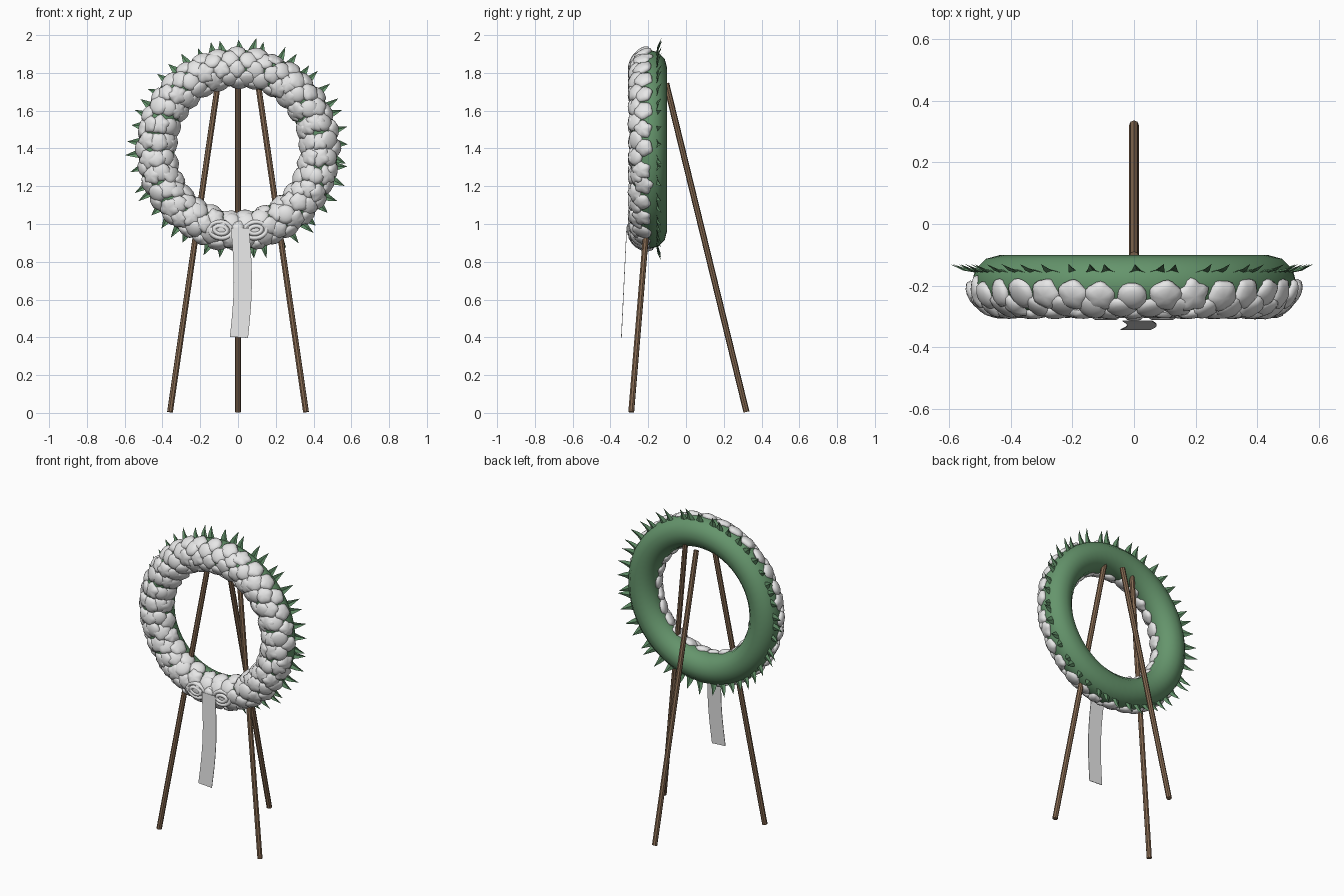
import bpy, bmesh, math, random
from mathutils import Vector, Matrix

if "Cube" in bpy.data.objects:
    bpy.data.objects.remove(bpy.data.objects["Cube"])

random.seed(4)
CENTRE = Vector((0, -0.195, 1.395))
RING_R, TUBE_R = 0.432, 0.095


def material(name, colour):
    m = bpy.data.materials.new(name)
    m.diffuse_color = (*colour, 1)
    m.use_nodes = True
    m.node_tree.nodes["Principled BSDF"].inputs["Base Color"].default_value = m.diffuse_color
    return m


GREEN = material("leaf green", (0.13, 0.30, 0.15))
WHITE = material("petal white", (0.8, 0.8, 0.8))
WOOD = material("brown wood", (0.24, 0.145, 0.085))


def finish(name, bm, mat, smooth=None):
    me = bpy.data.meshes.new(name)
    bmesh.ops.recalc_face_normals(bm, faces=bm.faces)
    bm.to_mesh(me)
    bm.free()
    me.materials.append(mat)
    ob = bpy.data.objects.new(name, me)
    bpy.context.collection.objects.link(ob)
    if smooth:
        bpy.ops.object.select_all(action='DESELECT')
        ob.select_set(True)
        bpy.context.view_layer.objects.active = ob
        bpy.ops.object.shade_smooth_by_angle(angle=math.radians(smooth))
    return ob


def add_torus(bm, centre, rx, rz, tube, depth, n, m, tilt=0):
    """Ring in the xz plane, with an elliptical path and section."""
    rot = Matrix.Rotation(tilt, 3, 'Y')
    grid = []
    for i in range(n):
        a = 2 * math.pi * i / n
        row = []
        for j in range(m):
            b = 2 * math.pi * j / m
            p = Vector(((rx + tube * math.cos(b)) * math.cos(a), depth * math.sin(b),
                        (rz + tube * math.cos(b)) * math.sin(a)))
            row.append(bm.verts.new(centre + rot @ p))
        grid.append(row)
    for i in range(n):
        for j in range(m):
            k, l = (i + 1) % n, (j + 1) % m
            bm.faces.new((grid[i][j], grid[k][j], grid[k][l], grid[i][l]))


def ring_frame(a):
    """Outward and tangent directions at angle a of the wreath."""
    return Vector((math.sin(a), 0, math.cos(a))), Vector((math.cos(a), 0, -math.sin(a)))


# wreath base
bm = bmesh.new()
add_torus(bm, CENTRE, RING_R, RING_R, TUBE_R, TUBE_R, 64, 12)
finish("wreath_base", bm, GREEN, 60)


# blossoms: domed cushions, some with five points, in rows over the front
def add_blossom(bm, pos, normal, size, thick, star):
    n = 20 if star else 14
    q = normal.to_track_quat('Z', 'Y').to_matrix() @ Matrix.Rotation(random.uniform(0, 6.28), 3, 'Z')
    rings = []
    for lat in (-50, -15, 20, 50, 72):
        t = math.radians(lat)
        ring = []
        for i in range(n):
            a = 2 * math.pi * i / n
            r = size * math.cos(t) * (1 + star * math.cos(5 * a))
            ring.append(bm.verts.new(pos + q @ Vector((r * math.cos(a), r * math.sin(a), thick * math.sin(t)))))
        rings.append(ring)
    for lo, hi in zip(rings, rings[1:]):
        for i in range(n):
            k = (i + 1) % n
            bm.faces.new((lo[i], lo[k], hi[k], hi[i]))
    tip = bm.verts.new(pos + q @ Vector((0, 0, thick)))
    for i in range(n):
        bm.faces.new((rings[-1][i], rings[-1][(i + 1) % n], tip))
    bm.faces.new(rings[0][::-1])


bm = bmesh.new()
for row, (deg, count) in enumerate(((68, 32), (34, 32), (0, 30), (-34, 28), (-68, 25))):
    for i in range(count):
        a = 2 * math.pi * (i + 0.5 * (row % 2) + random.uniform(-0.12, 0.12)) / count
        t = math.radians(deg + random.uniform(-5, 5))
        out, _ = ring_frame(a)
        normal = out * math.sin(t) + Vector((0, -math.cos(t), 0))
        pos = CENTRE + out * RING_R + normal * (TUBE_R - 0.007)
        wobble = Vector([random.uniform(-0.14, 0.14) for _ in range(3)])
        add_blossom(bm, pos, (normal + wobble).normalized(), random.uniform(0.047, 0.055),
                    random.uniform(0.02, 0.026), random.choice((0, 0.06, 0.13)))
finish("blossoms", bm, WHITE, 60)

# pointed leaves around the rim, curving backwards
bm = bmesh.new()
COUNT = 46
for i in range(COUNT):
    out, tan = ring_frame(2 * math.pi * (i + random.uniform(-0.3, 0.3)) / COUNT)
    lean = tan * random.uniform(-0.02, 0.02)
    length = random.uniform(0.058, 0.085)
    base = CENTRE + out * 0.515 + Vector((0, 0.038, 0))
    w = random.uniform(0.021, 0.027)
    mid = base + out * length * 0.45 + lean * 0.4 + Vector((0, 0.006, 0))
    v = [bm.verts.new(p) for p in (
        base - tan * w, base + Vector((0, 0.007, 0)), base + tan * w,
        mid + tan * w * 0.6, mid + Vector((0, 0.007, 0)), mid - tan * w * 0.6,
        base + out * length + lean + Vector((0, 0.027, 0)))]
    for f in ((0, 1, 4, 5), (1, 2, 3, 4), (5, 4, 6), (4, 3, 6)):
        bm.faces.new([v[k] for k in f])
finish("rim_leaves", bm, GREEN)


# easel legs
def leg(name, foot, top):
    foot, top = Vector(foot), Vector(top)
    d = top - foot
    bm = bmesh.new()
    bmesh.ops.create_cone(bm, cap_ends=True, segments=8, radius1=0.016, radius2=0.016, depth=d.length)
    rot = d.to_track_quat('Z', 'Y').to_matrix().to_4x4()
    bm.transform(Matrix.Translation((foot + top) / 2) @ rot)
    finish(name, bm, WOOD)


for side, name in ((-1, "front_leg_left"), (1, "front_leg_right")):
    leg(name, (side * 0.36, -0.29, 0.004), (side * 0.105, -0.145, 1.75))
leg("rear_leg", (0, 0.32, 0.005), (0, -0.105, 1.745))

# bow: double loops each side and a knot
bm = bmesh.new()
for side in (-1, 1):
    for rx, rz, y in ((0.06, 0.042, -0.288), (0.034, 0.02, -0.294)):
        add_torus(bm, Vector((side * 0.092, y, 0.968)), rx, rz, 0.013, 0.017, 24, 8, side * -0.15)
add_blossom(bm, Vector((0, -0.295, 0.975)), Vector((0, -1, 0)), 0.035, 0.02, 0)
finish("bow", bm, WHITE, 60)

# hanging ribbon, gently curved
bm = bmesh.new()
STEPS, prev = 12, None
for i in range(STEPS + 1):
    t = i / STEPS
    x = 0.01 - 0.005 * t + 0.018 * math.sin(math.pi * t)
    z, y = 0.98 - 0.58 * t, -0.314 - 0.028 * t
    pair = [bm.verts.new((x + s * 0.048, y, z - s * 0.003 * t)) for s in (-1, 1)]
    if prev:
        bm.faces.new((prev[0], pair[0], pair[1], prev[1]))
    prev = pair
ribbon = finish("ribbon_tail", bm, WHITE)
mod = ribbon.modifiers.new("thickness", 'SOLIDIFY')
mod.thickness = 0.003
mod.offset = 0
